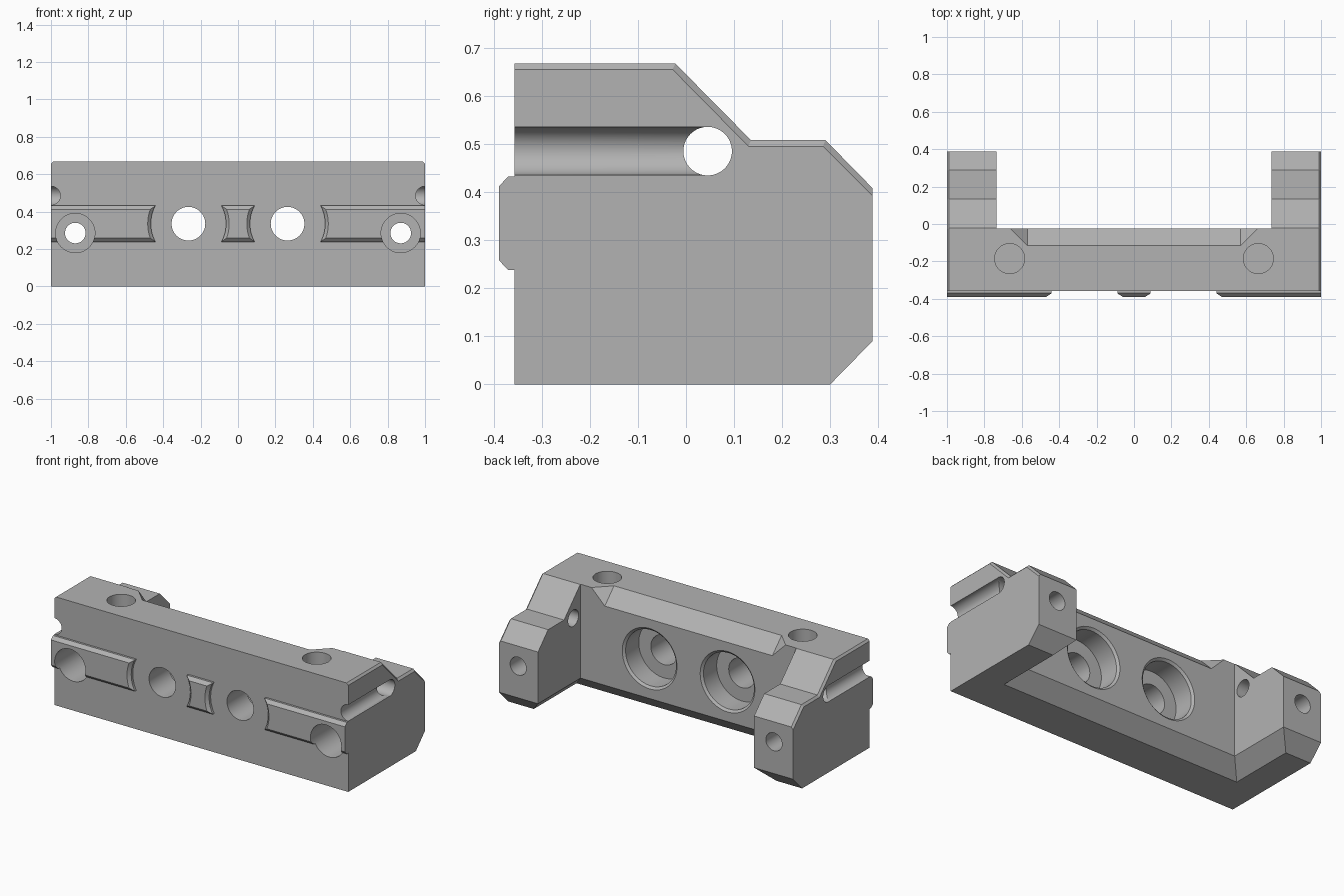
import bpy, bmesh
from math import sin, cos, tau

cube = bpy.data.objects.get("Cube")
if cube:
    bpy.data.objects.remove(cube, do_unlink=True)

grey = bpy.data.materials.new("plain grey")
grey.use_nodes = True
grey.diffuse_color = (0.45, 0.45, 0.45, 1)
grey.node_tree.nodes["Principled BSDF"].inputs["Base Color"].default_value = (0.45, 0.45, 0.45, 1)


def finish(name, bm):
    bmesh.ops.recalc_face_normals(bm, faces=bm.faces)
    mesh = bpy.data.meshes.new(name)
    bm.to_mesh(mesh)
    bm.free()
    mesh.materials.append(grey)
    obj = bpy.data.objects.new(name, mesh)
    bpy.context.collection.objects.link(obj)
    return obj


def loft(name, sections):
    """Closed solid through matching rings of points."""
    bm = bmesh.new()
    rings = [[bm.verts.new(p) for p in s] for s in sections]
    n = len(rings[0])
    for a, b in zip(rings, rings[1:]):
        for i in range(n):
            j = (i + 1) % n
            bm.faces.new((a[i], a[j], b[j], b[i]))
    bm.faces.new(rings[0])
    bm.faces.new(rings[-1])
    return finish(name, bm)


def across(x, profile):
    return [(x, y, z) for y, z in profile]


def rect(z, half, front):
    return [(-half, front, z), (half, front, z), (half, 1, z), (-half, 1, z)]


def turned(name, axis, u, v, steps, sides=64):
    """Round solid along an axis, steps are (position, radius)."""
    def place(pos, r, t):
        p = [u + r * cos(t), v + r * sin(t)]
        p.insert("xyz".index(axis), pos)
        return p
    return loft(name, [[place(pos, r, tau * i / sides) for i in range(sides)]
                       for pos, r in steps])


def combine(target, tool, operation="DIFFERENCE"):
    tool.hide_render = True
    mod = target.modifiers.new("combine", "BOOLEAN")
    mod.operation, mod.object, mod.solver = operation, tool, "EXACT"
    bpy.context.view_layer.objects.active = target
    bpy.ops.object.modifier_apply(modifier=mod.name)
    bpy.data.objects.remove(tool, do_unlink=True)


# Main block, with thin chamfers along the upper outer edges
full = [(-.357, 0), (.3, 0), (.388, .09), (.388, .408), (.29, .508),
        (.135, .508), (-.022, .667), (-.357, .667)]
end = full[:3] + [(.388, .392), (.285, .495), (.13, .495), (-.028, .655), (-.357, .655)]
body = loft("mounting_block", [across(-1, end), across(-.988, full),
                               across(.988, full), across(1, end)])

# Rear pocket between the arms, with its lower and upper chamfers
combine(body, loft("pocket", [rect(-1, .735, -.025), rect(1, .735, -.025)]))
combine(body, loft("lower_chamfer", [rect(-.1, .925, -.215), rect(.14, .685, .025)]))
bm = bmesh.new()
for s in (-1, 1):
    for p in ((.57, -.215, .767), (.57, .075, .477), (.86, .075, .767)):
        bm.verts.new((s * p[0], p[1], p[2]))
bmesh.ops.convex_hull(bm, input=bm.verts)
combine(body, finish("upper_chamfer", bm))

# Raised front rib, interrupted by round reliefs
rib_profile = [(-.33, .238), (-.37, .238), (-.389, .258),
               (-.389, .412), (-.37, .432), (-.33, .432)]
rib = loft("front_rib", [across(-1, rib_profile), across(1, rib_profile)])
for s in (-1, 1):
    combine(rib, turned("relief", "y", s * .265, .335,
                        [(-.42, .249), (-.372, .201), (-.3, .201)]))
combine(body, rib, "UNION")

# Holes and side grooves, mirrored left and right
for s in (-1, 1):
    combine(body, turned("centre_hole", "y", s * .265, .335,
                         [(-.5, .09), (-.165, .09), (-.165, .172),
                          (-.037, .172), (-.025, .186), (.02, .186)]))
    combine(body, turned("arm_hole", "y", s * .87, .285,
                         [(-.5, .105), (-.06, .105), (-.06, .055), (.5, .055)]))
    combine(body, turned("top_hole", "z", s * .665, -.185, [(.3, .08), (.8, .08)]))
    combine(body, turned("side_groove", "y", s * 1, .485, [(-.5, .05), (.045, .05)]))
combine(body, turned("cross_hole", "x", .045, .485, [(-1.2, .0505), (1.2, .0505)]))

# Smooth round walls, keep machined edges sharp
bpy.ops.object.select_all(action="DESELECT")
body.select_set(True)
bpy.context.view_layer.objects.active = body
bpy.ops.object.shade_smooth_by_angle(angle=.4)
